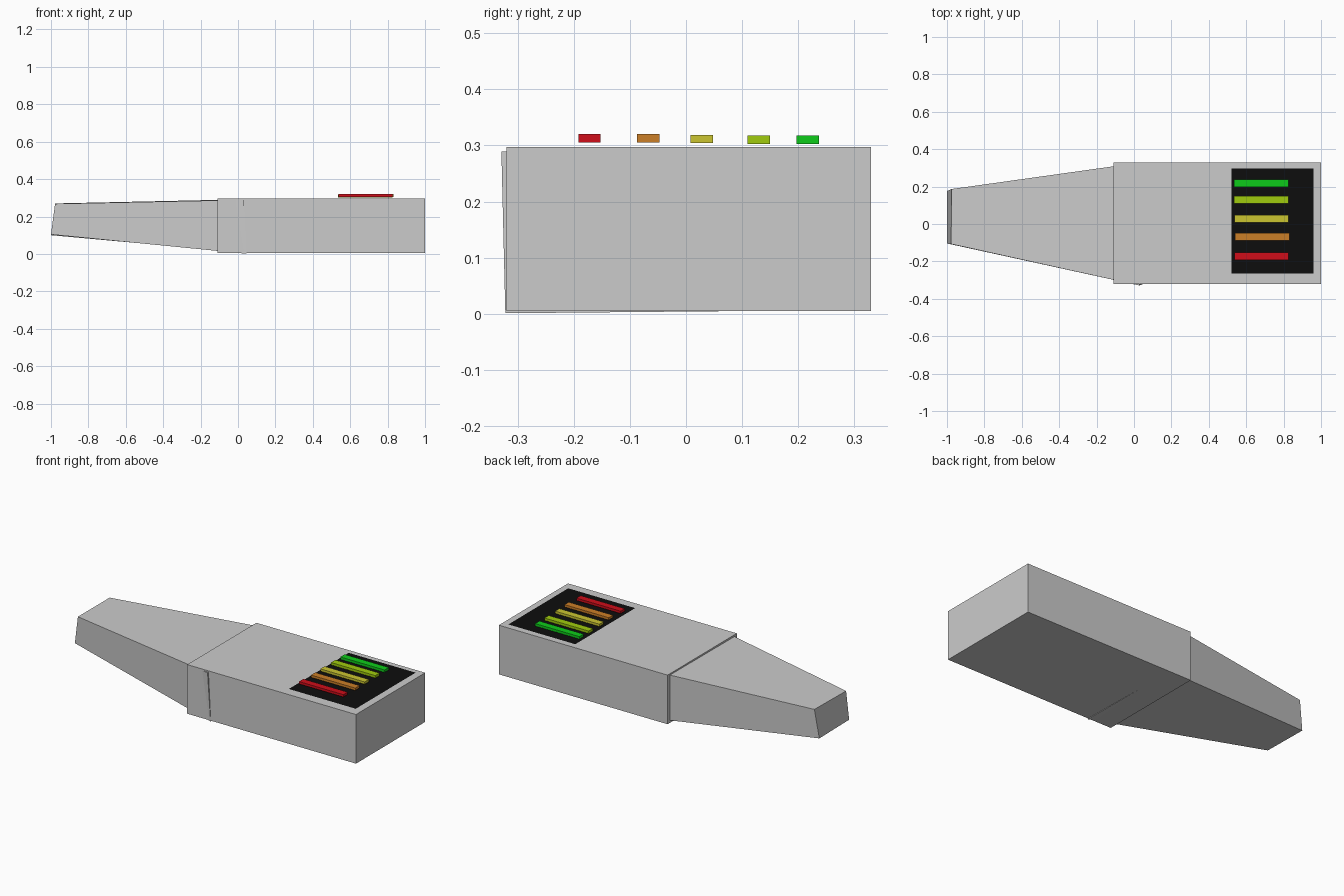
import bpy

BOX_FACES = [(0, 3, 2, 1), (4, 5, 6, 7), (0, 1, 5, 4),
             (1, 2, 6, 5), (2, 3, 7, 6), (3, 0, 4, 7)]


def make_object(name, verts, faces, color=None):
    mesh = bpy.data.meshes.new(name)
    mesh.from_pydata(verts, [], faces)
    mesh.update()
    obj = bpy.data.objects.new(name, mesh)
    bpy.context.collection.objects.link(obj)
    if color:
        mat = bpy.data.materials.new(name + "_color")
        mat.diffuse_color = (*color, 1)
        mesh.materials.append(mat)
    return obj


def box(name, x0, x1, y0, y1, z0, z1, color=None):
    verts = [(x, y, z) for z in (z0, z1)
             for x, y in ((x0, y0), (x1, y0), (x1, y1), (x0, y1))]
    return make_object(name, verts, BOX_FACES, color)


# Main rectangular housing
box("housing", -0.11, 1.0, -0.32, 0.33, 0.005, 0.297)

# Tapered nose, slightly skewed, its wide end buried in the housing
make_object("tapered_nose", [
    (-1.0, -0.104, 0.104), (0.045, -0.322, 0.001),
    (0.03, 0.328, 0.007), (-1.0, 0.176, 0.10),
    (-0.978, -0.107, 0.268), (0.03, -0.329, 0.289),
    (0.03, 0.328, 0.292), (-0.975, 0.187, 0.27)], BOX_FACES)

# Black display panel lying flat on the housing
make_object("display_panel", [
    (0.52, -0.265, 0.2995), (0.96, -0.265, 0.2995),
    (0.96, 0.297, 0.2995), (0.52, 0.297, 0.2995)],
    [(0, 1, 2, 3)], (0.004, 0.004, 0.004))

# Row of coloured indicator bars
bars = [
    ("red", -0.172, 0.536, 0.3055, (0.62, 0.004, 0.01)),
    ("orange", -0.067, 0.541, 0.3055, (0.6, 0.21, 0.02)),
    ("yellow", 0.028, 0.536, 0.3045, (0.6, 0.56, 0.03)),
    ("lime", 0.13, 0.535, 0.303, (0.35, 0.6, 0.004)),
    ("green", 0.217, 0.535, 0.303, (0.004, 0.6, 0.01)),
]
for label, y, x, z, color in bars:
    box(label + "_bar", x, x + 0.291, y - 0.02, y + 0.02, z, z + 0.0145, color)
